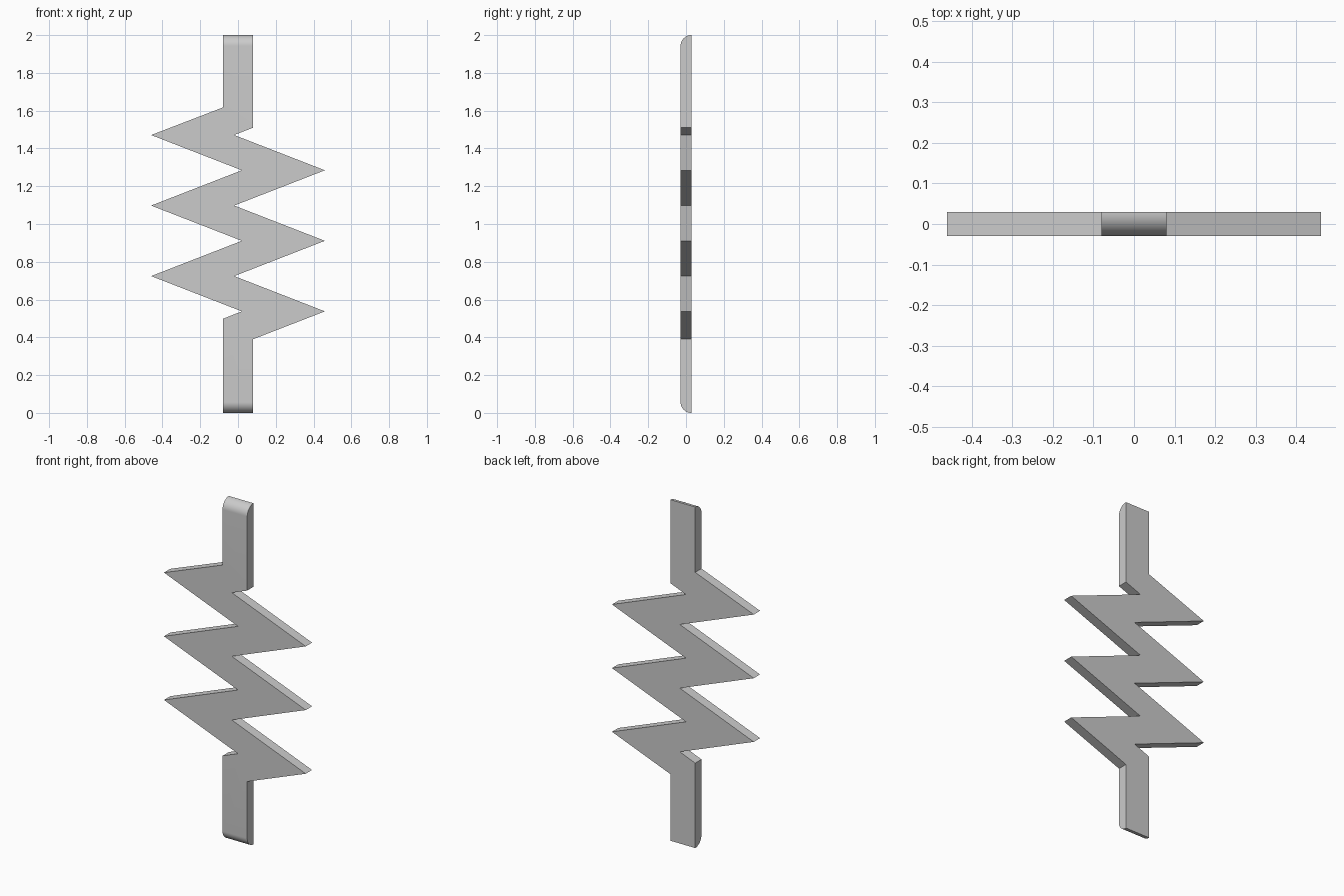
import bpy
import bmesh
import math

cube = bpy.data.objects.get("Cube")
if cube:
    bpy.data.objects.remove(cube)

HALF_WIDTH = 0.08      # straight stems
TIP, NOTCH = 0.46, 0.02
HALF_DEPTH = 0.029
TOP = 2.0
FIRST, STEP = 1.471, 0.1867   # height of first fold and spacing of folds
FOLDS = 6

# Grey material
grey = bpy.data.materials.new("plain grey")
grey.use_nodes = True
colour = (0.6, 0.6, 0.6, 1)
grey.diffuse_color = colour
grey.node_tree.nodes["Principled BSDF"].inputs["Base Color"].default_value = colour

# Zigzag outline: folds alternate between long tips and shallow notches
right = [(HALF_WIDTH, TOP), (HALF_WIDTH, 1.51)]
left = [(-HALF_WIDTH, TOP), (-HALF_WIDTH, 1.617)]
for i in range(FOLDS):
    z = FIRST - i * STEP
    right.append((TIP if i % 2 else -NOTCH, z))
    left.append((NOTCH if i % 2 else -TIP, z))
right += [(HALF_WIDTH, 0.39), (HALF_WIDTH, 0)]
left += [(-HALF_WIDTH, 0.498), (-HALF_WIDTH, 0)]
outline = right + left[::-1]

# Extrude the outline into a plate
bm = bmesh.new()
face = bm.faces.new([bm.verts.new((x, HALF_DEPTH, z)) for x, z in outline])
new = bmesh.ops.extrude_face_region(bm, geom=[face], use_keep_orig=True)["geom"]
front = [v for v in new if isinstance(v, bmesh.types.BMVert)]
bmesh.ops.translate(bm, verts=front, vec=(0, -2 * HALF_DEPTH, 0))
bmesh.ops.recalc_face_normals(bm, faces=bm.faces)

# Round the front edge at both stem ends
ends = [e for e in bm.edges
        if all(v.co.y < 0 and (v.co.z < 0.001 or v.co.z > TOP - 0.001) for v in e.verts)]
bmesh.ops.bevel(bm, geom=ends, offset=HALF_DEPTH * 1.97, segments=14,
                profile=0.5, affect='EDGES')

mesh = bpy.data.meshes.new("zigzag_plate")
bm.to_mesh(mesh)
bm.free()
mesh.materials.append(grey)
plate = bpy.data.objects.new("zigzag_plate", mesh)
bpy.context.collection.objects.link(plate)
bpy.context.view_layer.objects.active = plate
plate.select_set(True)
bpy.ops.object.shade_smooth_by_angle(angle=math.radians(30))
